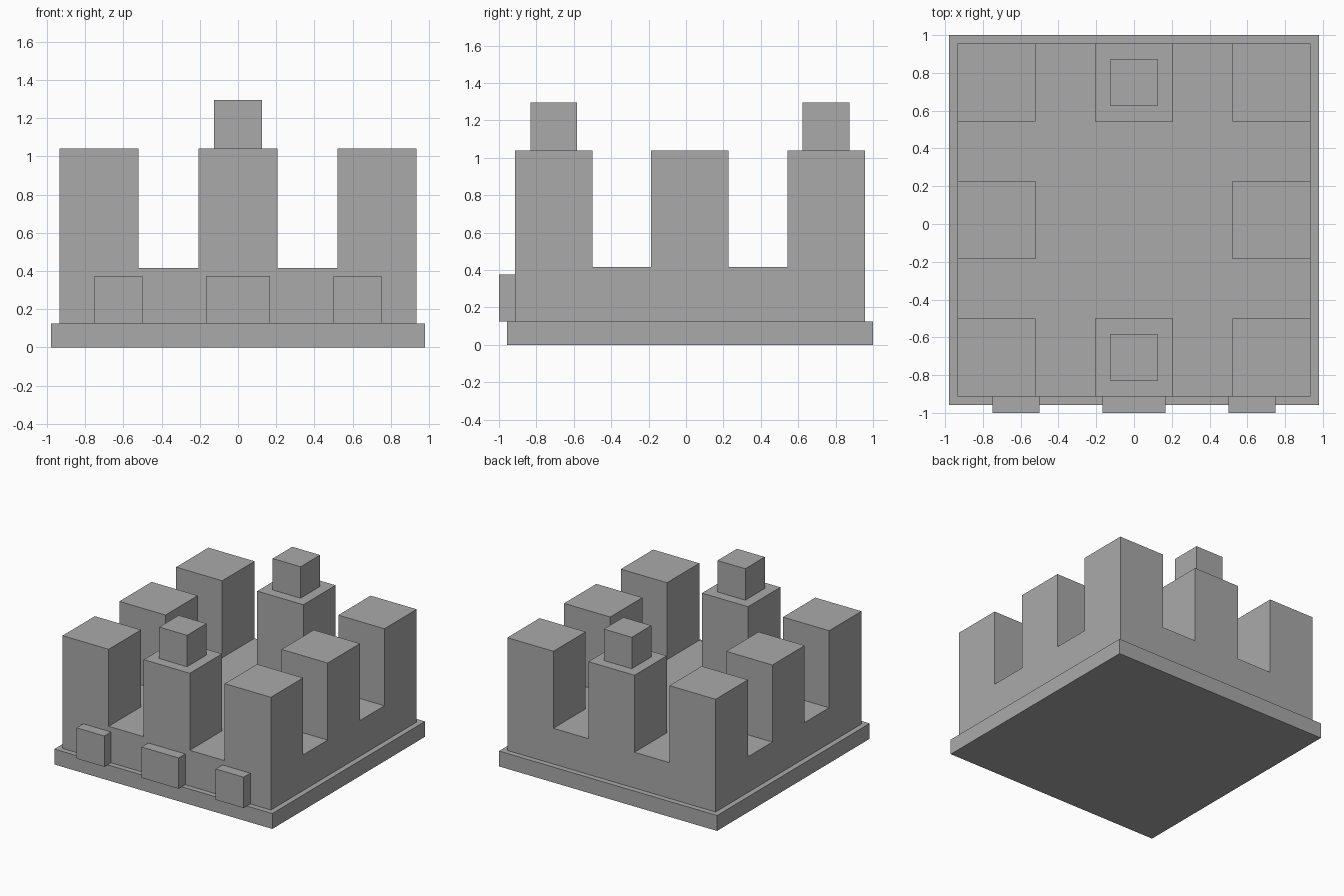
import bpy

cube = bpy.data.objects.get("Cube")
if cube:
    bpy.data.objects.remove(cube, do_unlink=True)

# One plain stone colour
stone = bpy.data.materials.new("stone_grey")
stone.use_nodes = True
colour = (0.4, 0.4, 0.4, 1)
stone.diffuse_color = colour
stone.node_tree.nodes["Principled BSDF"].inputs["Base Color"].default_value = colour


def block(name, centre, size, bottom, top):
    """Flat-sided box given by its plan centre, plan size and height range."""
    bpy.ops.mesh.primitive_cube_add(size=1, location=(*centre, (bottom + top) / 2))
    obj = bpy.context.object
    obj.name = name
    obj.scale = (*size, top - bottom)
    bpy.ops.object.transform_apply(location=False, rotation=False, scale=True)
    obj.data.materials.append(stone)
    return obj


BASE_TOP, WALL_TOP, TOWER_TOP, CAP_TOP = 0.125, 0.415, 1.04, 1.295
MID_Y = 0.021
STEP = 0.728
TOWER = 0.414

# Plinth and solid body
block("base_plate", (0, MID_Y), (1.957, 1.957), 0, BASE_TOP)
block("body", (0, MID_Y), (1.87, 1.87), BASE_TOP, WALL_TOP)

# Ring of eight towers, with a cap on the front and back middle ones
columns = {-1: "right", 0: "middle", 1: "left"}
rows = {-1: "front", 0: "centre", 1: "back"}
for i, column in columns.items():
    for j, row in rows.items():
        if i == 0 and j == 0:
            continue
        spot = (i * STEP, MID_Y + j * STEP)
        block(f"tower_{row}_{column}", spot, (TOWER, TOWER), WALL_TOP, TOWER_TOP)
        if i == 0:
            block(f"cap_{row}", spot, (0.25, 0.25), TOWER_TOP, CAP_TOP)

# Small blocks along the front wall
for i, column in columns.items():
    width = 0.25 if i else 0.333
    block(f"front_block_{column}", (i * 0.625, -0.957), (width, 0.086), BASE_TOP, 0.375)
